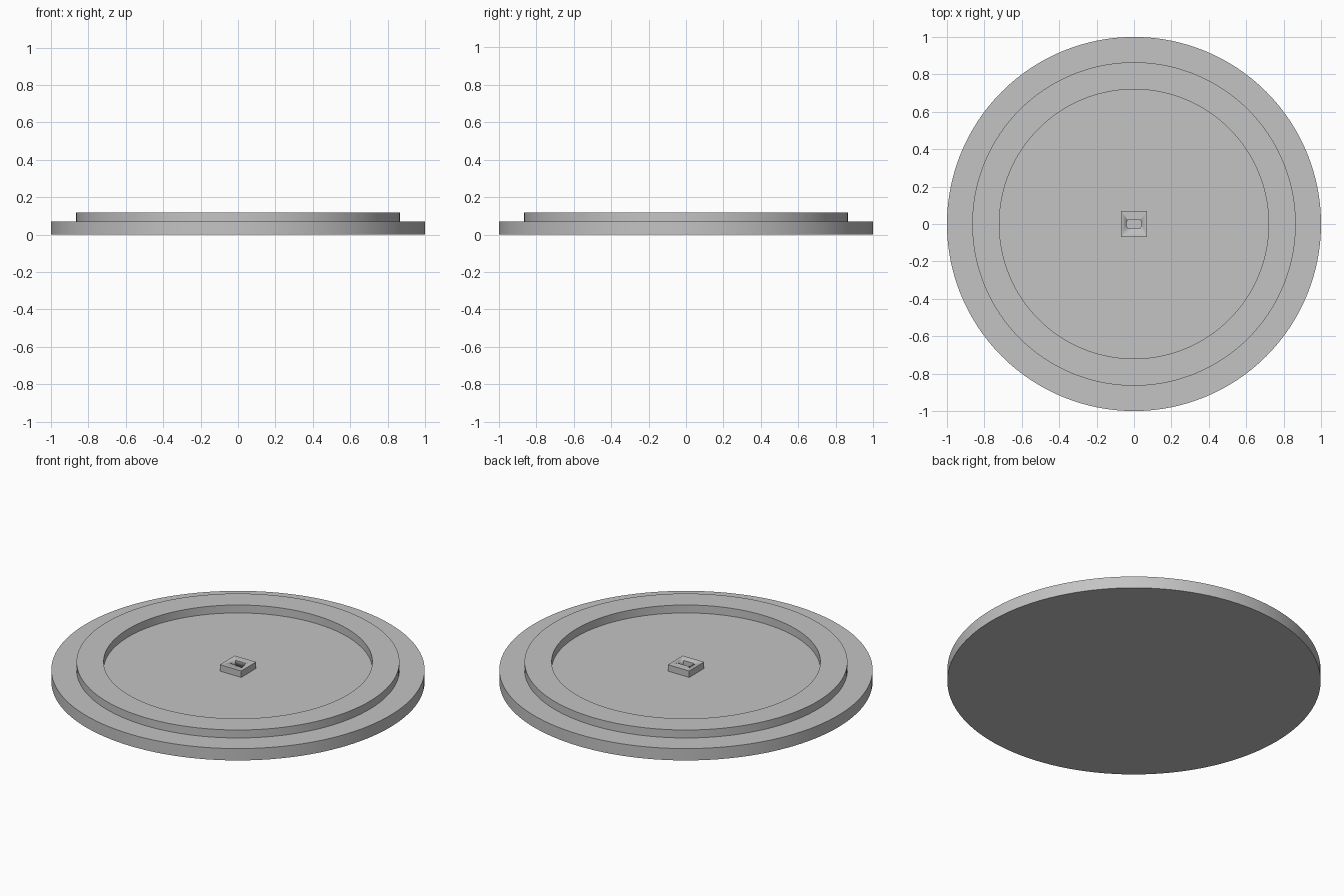
import bpy, bmesh, math

cube = bpy.data.objects.get("Cube")
if cube:
    bpy.data.objects.remove(cube, do_unlink=True)

grey = bpy.data.materials.new("light grey")
grey.use_nodes = True
colour = (0.55, 0.55, 0.55, 1)
grey.diffuse_color = colour
grey.node_tree.nodes["Principled BSDF"].inputs["Base Color"].default_value = colour

SIDES = 128
DISC_TOP = 0.07
RIM_TOP = 0.117
HUB_TOP = 0.108


def finish(name, bm):
    bmesh.ops.remove_doubles(bm, verts=bm.verts, dist=1e-5)
    bmesh.ops.recalc_face_normals(bm, faces=bm.faces)
    mesh = bpy.data.meshes.new(name)
    bm.to_mesh(mesh)
    bm.free()
    mesh.materials.append(grey)
    obj = bpy.data.objects.new(name, mesh)
    bpy.context.collection.objects.link(obj)
    bpy.ops.object.select_all(action="DESELECT")
    obj.select_set(True)
    bpy.context.view_layer.objects.active = obj
    bpy.ops.object.shade_smooth_by_angle(angle=math.radians(30))
    return obj


def lathe(name, profile):
    """Spin an (r, z) profile around the z axis."""
    bm = bmesh.new()
    verts = [bm.verts.new((r, 0, z)) for r, z in profile]
    edges = [bm.edges.new(pair) for pair in zip(verts, verts[1:])]
    bmesh.ops.spin(bm, geom=verts + edges, cent=(0, 0, 0), axis=(0, 0, 1),
                   angle=math.tau, steps=SIDES)
    return finish(name, bm)


def prism(name, outline, low, high):
    bm = bmesh.new()
    face = bm.faces.new([bm.verts.new((x, y, low)) for x, y in outline])
    top = bmesh.ops.extrude_face_region(bm, geom=[face], use_keep_orig=True)["geom"]
    bmesh.ops.translate(bm, vec=(0, 0, high - low),
                        verts=[v for v in top if isinstance(v, bmesh.types.BMVert)])
    return finish(name, bm)


# Stepped plate: base disc, raised rim and sunken floor
lathe("stepped_plate", [(0, 0), (1, 0), (1, DISC_TOP), (0.865, DISC_TOP), (0.865, RIM_TOP),
                        (0.72, RIM_TOP), (0.72, DISC_TOP), (0, DISC_TOP)])

# Square hub block
half = 0.07
hub = prism("hub_block", [(-half, -half), (half, -half), (half, half), (-half, half)],
            DISC_TOP, HUB_TOP)

# Shaft socket: a round hole with two flats
radius, flat = 0.04, 0.023
limit = math.asin(flat / radius)
angles = [side + limit * (i / 6 - 1) for side in (0, math.pi) for i in range(13)]
socket = prism("socket_cutter", [(radius * math.cos(a), radius * math.sin(a)) for a in angles],
               DISC_TOP - 0.02, HUB_TOP + 0.02)
socket.hide_render = True
socket.hide_viewport = True
cut = hub.modifiers.new("socket", "BOOLEAN")
cut.operation = "DIFFERENCE"
cut.solver = "EXACT"
cut.object = socket
